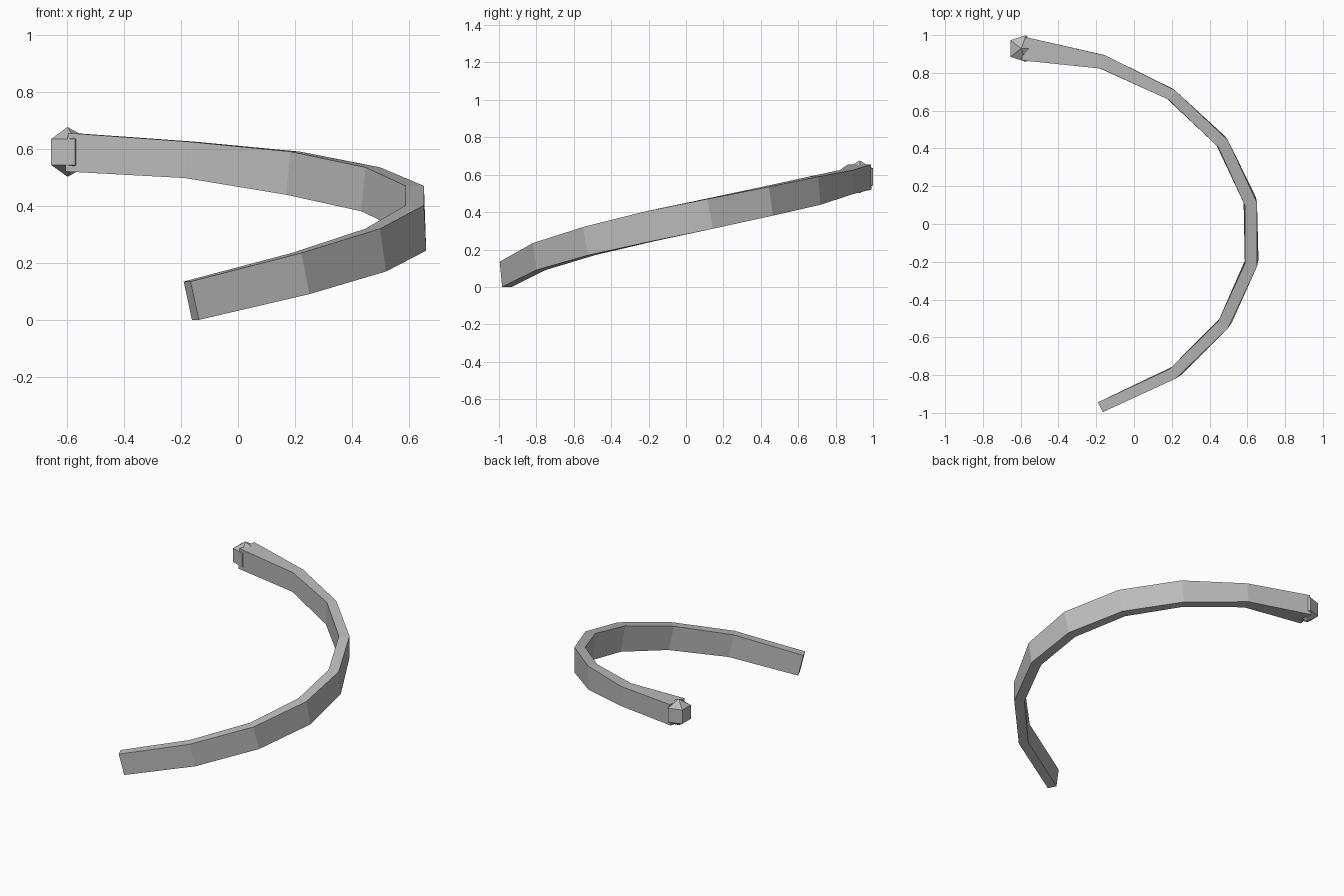
import bpy, bmesh, math
from mathutils import Vector

if "Cube" in bpy.data.objects:
    bpy.data.objects.remove(bpy.data.objects["Cube"])

mat = bpy.data.materials.new("plain grey")
mat.diffuse_color = (0.5, 0.5, 0.5, 1)
mat.use_nodes = True
mat.node_tree.nodes["Principled BSDF"].inputs["Base Color"].default_value = mat.diffuse_color


def make_object(name, bm):
    bmesh.ops.recalc_face_normals(bm, faces=bm.faces)
    mesh = bpy.data.meshes.new(name)
    bm.to_mesh(mesh)
    bm.free()
    mesh.materials.append(mat)
    obj = bpy.data.objects.new(name, mesh)
    bpy.context.collection.objects.link(obj)
    return obj


# Stations along the rising band: top centre x, y, z, width, height
stations = [
    (-0.178, -0.970, 0.135, 0.058, 0.138),
    (0.205, -0.793, 0.235, 0.060, 0.148),
    (0.472, -0.533, 0.320, 0.063, 0.154),
    (0.619, -0.218, 0.402, 0.066, 0.163),
    (0.619, 0.106, 0.470, 0.066, 0.162),
    (0.472, 0.425, 0.535, 0.063, 0.156),
    (0.200, 0.683, 0.590, 0.060, 0.152),
    (-0.165, 0.858, 0.625, 0.074, 0.128),
    (-0.585, 0.928, 0.655, 0.125, 0.135),
]
points = [Vector(s[:3]) for s in stations]

# Curved band: a rectangle swept along the stations, square to the path
bm = bmesh.new()
rings = []
last = len(points) - 1
for i, p in enumerate(points):
    tangent = Vector()
    if i > 0:
        tangent += (p - points[i - 1]).normalized()
    if i < last:
        tangent += (points[i + 1] - p).normalized()
    tangent.normalize()
    side = tangent.cross(Vector((0, 0, 1))).normalized()
    up = side.cross(tangent)
    w, h = stations[i][3] / 2, stations[i][4]
    corners = [p + side * w, p - side * w, p - side * w - up * h, p + side * w - up * h]
    rings.append([bm.verts.new(c) for c in corners])
for a, b in zip(rings, rings[1:]):
    for k in range(4):
        n = (k + 1) % 4
        bm.faces.new((a[k], a[n], b[n], b[k]))
bm.faces.new(rings[0])
bm.faces.new(rings[-1])
make_object("curved_band", bm)

# Five-sided end knob with a point above and below
bm = bmesh.new()
cx, cy, radius = -0.594, 0.929, 0.0745


def knob_ring(z):
    angles = [math.tau * k / 5 for k in range(5)]
    return [bm.verts.new((cx + radius * math.cos(a), cy + radius * math.sin(a), z)) for a in angles]


low, high = knob_ring(0.543), knob_ring(0.634)
tip_low = bm.verts.new((cx - 0.003, cy, 0.502))
tip_high = bm.verts.new((cx - 0.003, cy, 0.676))
for k in range(5):
    n = (k + 1) % 5
    bm.faces.new((low[k], low[n], high[n], high[k]))
    bm.faces.new((high[k], high[n], tip_high))
    bm.faces.new((low[n], low[k], tip_low))
make_object("end_knob", bm)
